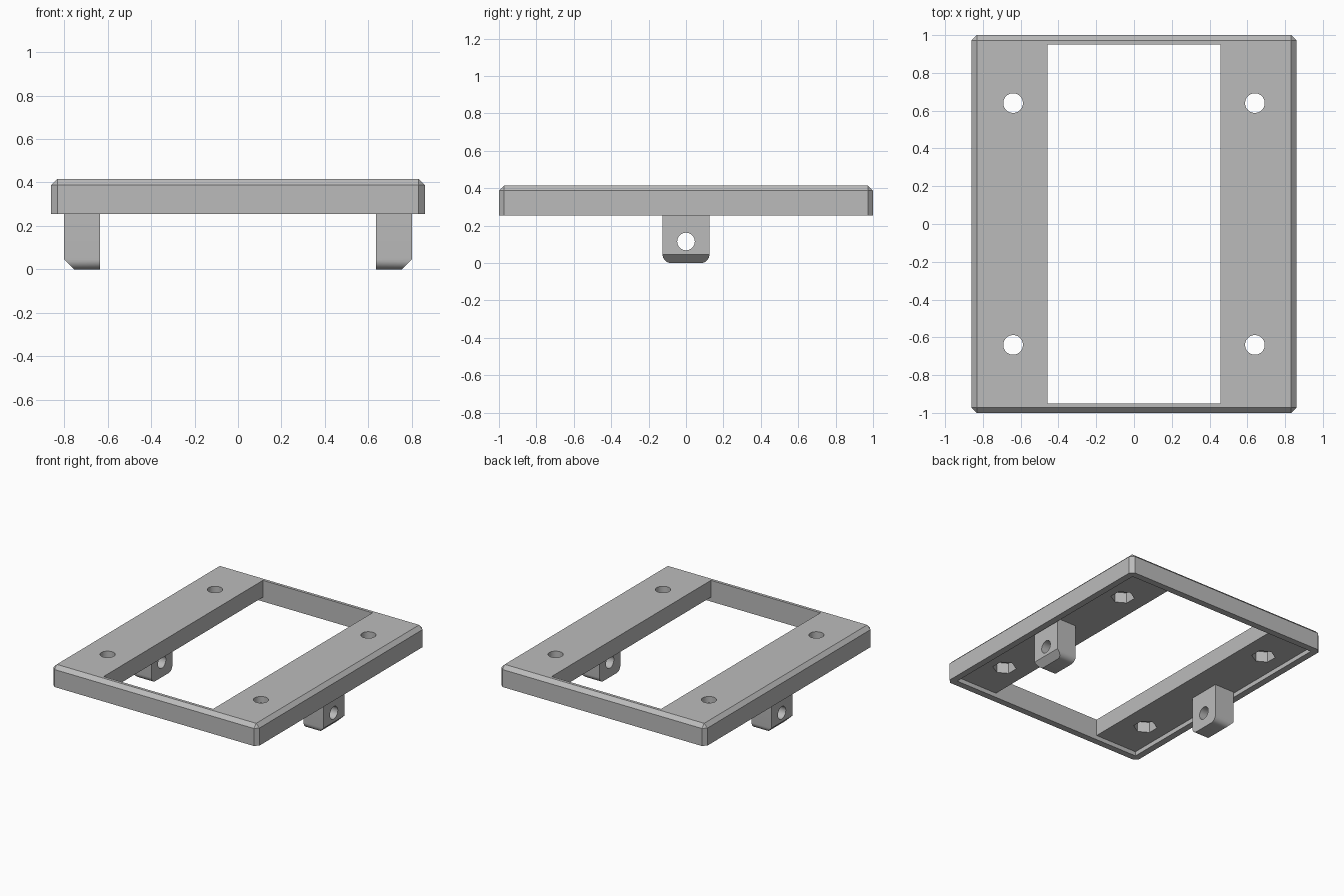
import bpy, bmesh, math
from mathutils import Vector, Matrix

cube = bpy.data.objects.get("Cube")
if cube:
    bpy.data.objects.remove(cube, do_unlink=True)

# Single grey material
GREY = (0.5, 0.5, 0.5, 1)
grey = bpy.data.materials.new("plain_grey")
grey.use_nodes = True
grey.diffuse_color = GREY
grey.node_tree.nodes["Principled BSDF"].inputs["Base Color"].default_value = GREY


def finish(name, bm):
    bmesh.ops.recalc_face_normals(bm, faces=bm.faces)
    mesh = bpy.data.meshes.new(name)
    bm.to_mesh(mesh)
    bm.free()
    mesh.materials.append(grey)
    obj = bpy.data.objects.new(name, mesh)
    bpy.context.collection.objects.link(obj)
    return obj


def box(low, high):
    low, high = Vector(low), Vector(high)
    bm = bmesh.new()
    place = Matrix.Translation((low + high) / 2) @ Matrix.Diagonal((high - low).to_4d())
    bmesh.ops.create_cube(bm, size=1, matrix=place)
    return bm


def rod(radius, length, centre, sides, turn=Matrix()):
    bm = bmesh.new()
    bmesh.ops.create_cone(bm, cap_ends=True, segments=sides, radius1=radius, radius2=radius,
                          depth=length, matrix=Matrix.Translation(centre) @ turn)
    return bm


def cut(obj, bm):
    cutter = finish("cutter", bm)
    cutter.hide_render = True
    mod = obj.modifiers.new("cut", "BOOLEAN")
    mod.operation, mod.solver, mod.object = "DIFFERENCE", "EXACT", cutter
    bpy.context.view_layer.objects.active = obj
    bpy.ops.object.modifier_apply(modifier=mod.name)
    bpy.data.objects.remove(cutter, do_unlink=True)


def smooth(obj):
    bpy.ops.object.select_all(action="DESELECT")
    obj.select_set(True)
    bpy.context.view_layer.objects.active = obj
    bpy.ops.object.shade_smooth_by_angle(angle=math.radians(30))


# Frame with chamfered upright and top edges
BOTTOM, RECESS, TOP = 0.255, 0.288, 0.415
bm = box((-0.86, -1, BOTTOM), (0.86, 1, TOP))
edges = [e for e in bm.edges if any(v.co.z > BOTTOM + 0.01 for v in e.verts)]
bmesh.ops.bevel(bm, geom=edges, offset=0.028, segments=1, affect="EDGES")
frame = finish("frame", bm)

# Shallow underside recess and the long central opening
cut(frame, box((-0.81, -0.95, 0), (0.81, 0.95, RECESS)))
cut(frame, box((-0.457, -0.95, 0), (0.457, 0.95, 1)))

# Bolt holes with hexagonal nut pockets underneath
for x in (-0.64, 0.64):
    for y in (-0.64, 0.64):
        cut(frame, rod(0.052, 1, (x, y, 0.3), 40))
        cut(frame, rod(0.083, 0.16, (x, y, RECESS), 6))
smooth(frame)

# Hanging side lugs: rounded bottom, chamfered outer edge, cross hole
for side, name in ((1, "left_lug"), (-1, "right_lug")):
    bm = box((0.635, -0.125, 0), (0.8, 0.125, RECESS))
    edges = [e for e in bm.edges
             if all(v.co.z < 0.01 for v in e.verts) and e.verts[0].co.y == e.verts[1].co.y]
    bmesh.ops.bevel(bm, geom=edges, offset=0.045, segments=8, profile=0.5, affect="EDGES")
    sliced = bmesh.ops.bisect_plane(bm, geom=bm.verts[:] + bm.edges[:] + bm.faces[:],
                                    plane_co=(0.8, 0, 0.045), plane_no=(1, 0, -1),
                                    clear_outer=True)
    rim = [g for g in sliced["geom_cut"] if isinstance(g, bmesh.types.BMEdge)]
    bmesh.ops.contextual_create(bm, geom=rim)
    bmesh.ops.scale(bm, vec=(side, 1, 1), verts=bm.verts)
    lug = finish(name, bm)
    cut(lug, rod(0.047, 1, (side * 0.7, 0, 0.115), 40, Matrix.Rotation(math.pi / 2, 4, "Y")))
    smooth(lug)
